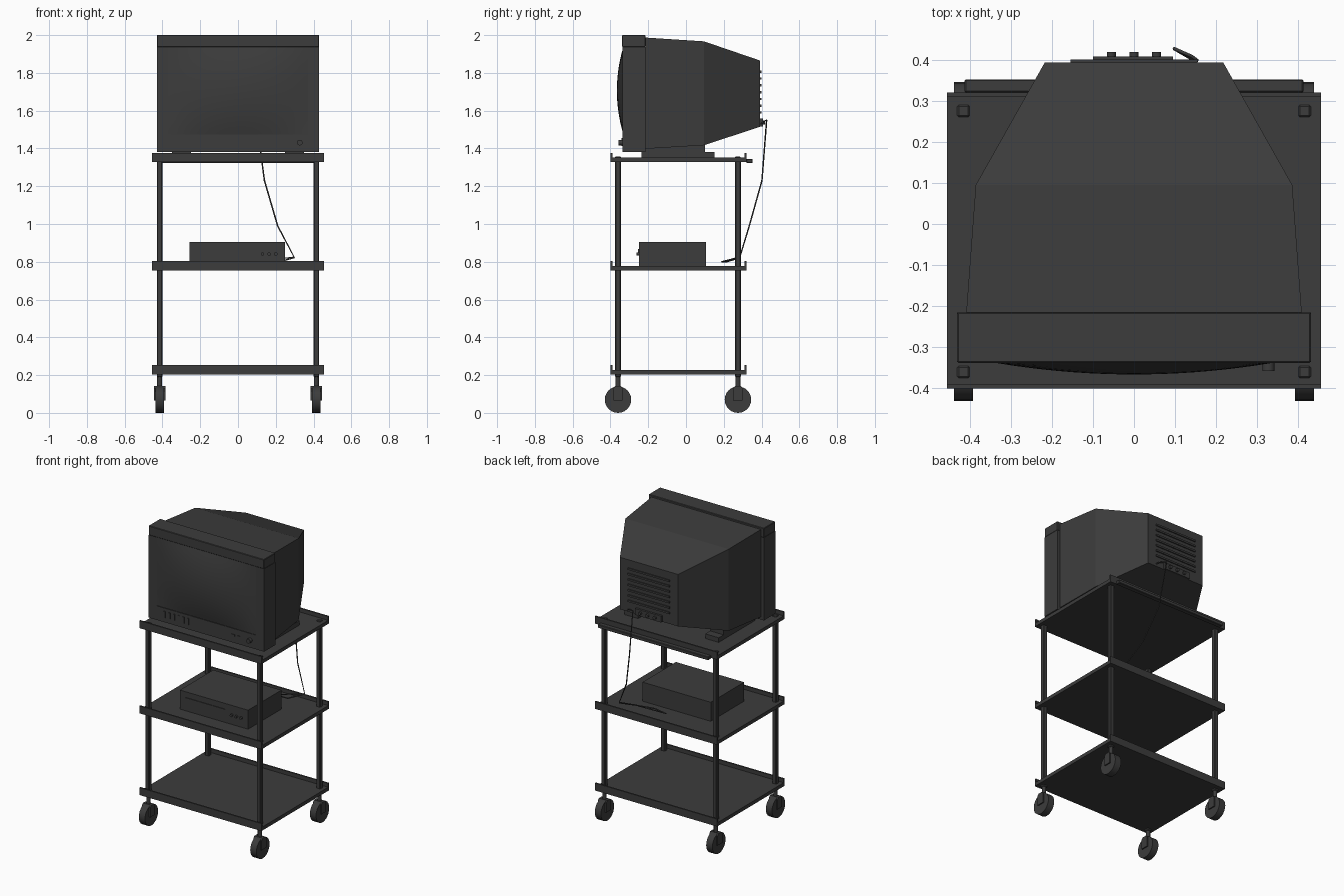
import bpy, bmesh, math
from mathutils import Vector

if "Cube" in bpy.data.objects:
    bpy.data.objects.remove(bpy.data.objects["Cube"])

charcoal = bpy.data.materials.new("charcoal")
charcoal.diffuse_color = (0.045, 0.045, 0.045, 1)
charcoal.use_nodes = True
charcoal.node_tree.nodes["Principled BSDF"].inputs["Base Color"].default_value = charcoal.diffuse_color


def finish(name, bm, smooth=False):
    bmesh.ops.recalc_face_normals(bm, faces=bm.faces)
    me = bpy.data.meshes.new(name)
    bm.to_mesh(me)
    bm.free()
    me.materials.append(charcoal)
    ob = bpy.data.objects.new(name, me)
    bpy.context.collection.objects.link(ob)
    if smooth:
        bpy.context.view_layer.objects.active = ob
        ob.select_set(True)
        bpy.ops.object.shade_smooth_by_angle(angle=math.radians(35))
        ob.select_set(False)
    return ob


def box(name, x0, x1, y0, y1, z0, z1, bevel=0):
    bm = bmesh.new()
    bmesh.ops.create_cube(bm, size=1)
    for v in bm.verts:
        v.co = ((x0 + x1) / 2 + v.co.x * (x1 - x0),
                (y0 + y1) / 2 + v.co.y * (y1 - y0),
                (z0 + z1) / 2 + v.co.z * (z1 - z0))
    if bevel:
        bmesh.ops.bevel(bm, geom=bm.edges[:], offset=bevel, segments=1, affect='EDGES')
    return finish(name, bm)


def cylinder(name, centre, radius, depth, axis, sides=16):
    bm = bmesh.new()
    bmesh.ops.create_cone(bm, cap_ends=True, segments=sides, radius1=radius,
                          radius2=radius, depth=depth)
    turn = Vector((0, 0, 1)).rotation_difference(Vector(axis)).to_matrix()
    for v in bm.verts:
        v.co = turn @ v.co + Vector(centre)
    return finish(name, bm, True)


def prism(name, x0, x1, outline):
    """Extrude a (y, z) outline along x."""
    bm = bmesh.new()
    face = bm.faces.new([bm.verts.new((x0, y, z)) for y, z in outline])
    ext = bmesh.ops.extrude_face_region(bm, geom=[face])['geom']
    bmesh.ops.translate(bm, vec=(x1 - x0, 0, 0),
                        verts=[g for g in ext if isinstance(g, bmesh.types.BMVert)])
    return finish(name, bm)


# Trolley shelves with raised front and back lips
for label, z in (("bottom", 0.203), ("middle", 0.753), ("top", 1.327)):
    prism(label + "_shelf", -0.455, 0.455,
          [(-0.4, z), (0.32, z), (0.32, z + 0.05), (0.31, z + 0.05), (0.31, z + 0.024),
           (-0.39, z + 0.024), (-0.39, z + 0.05), (-0.4, z + 0.05)])

# Rear bar of the top shelf
box("rear_bar", -0.412, 0.412, 0.32, 0.352, 1.322, 1.345, 0.003)

# Posts and casters
for sx in (-1, 1):
    for y in (-0.36, 0.275):
        x = 0.415 * sx
        box("post", x - 0.015, x + 0.015, y - 0.015, y + 0.015, 0.19, 1.357, 0.004)
        cylinder("caster_stem", (x, y, 0.165), 0.013, 0.09, (0, 0, 1), 12)
        cylinder("caster_wheel", (x, y, 0.07), 0.07, 0.046, (1, 0, 0), 24)
        arch = [(y - 0.025, 0.065), (y + 0.025, 0.065), (y + 0.025, 0.13),
                (y + 0.015, 0.142), (y - 0.015, 0.142), (y - 0.025, 0.13)]
        prism("caster_fork", x - 0.031, x + 0.031, arch)

# Television front bezel
box("bezel_cap", -0.43, 0.43, -0.338, -0.215, 1.937, 2.0, 0.003)
box("bezel_bottom", -0.43, 0.43, -0.336, -0.215, 1.38, 1.475)
for sx in (-1, 1):
    a, b = sorted((0.37 * sx, 0.43 * sx))
    box("bezel_side", a, b, -0.336, -0.215, 1.475, 1.937)
box("bezel_back", -0.37, 0.37, -0.3, -0.215, 1.475, 1.937)

# Bulging screen
bm = bmesh.new()
bmesh.ops.create_grid(bm, x_segments=20, y_segments=14, size=1)
for v in bm.verts:
    u, w = v.co.x, v.co.y
    v.co = (0.37 * u, -0.332 - 0.034 * (1 - u * u) * (1 - w * w), 1.706 + 0.231 * w)
bmesh.ops.reverse_faces(bm, faces=bm.faces)
screen = finish("screen", bm, True)
if screen.data.polygons[0].normal.y > 0:
    screen.data.flip_normals()

# Tapered television housing lofted through three rectangles
bm = bmesh.new()
rings = []
for y, hx, z0, z1 in ((-0.215, 0.408, 1.398, 1.987), (0.095, 0.385, 1.417, 1.967),
                      (0.393, 0.217, 1.515, 1.865)):
    rings.append([bm.verts.new(p) for p in ((-hx, y, z0), (hx, y, z0), (hx, y, z1), (-hx, y, z1))])
for a, b in zip(rings, rings[1:]):
    for i in range(4):
        j = (i + 1) % 4
        bm.faces.new((a[i], a[j], b[j], b[i]))
bm.faces.new(rings[0])
bm.faces.new(rings[-1])
finish("television_housing", bm)

# Television feet
for sx in (-1, 1):
    a, b = sorted((0.25 * sx, 0.35 * sx))
    box("television_foot", a, b, -0.235, 0.152, 1.351, 1.382)
    box("foot_riser", a, b, -0.235, 0.1, 1.38, 1.42)

# Television front controls
for i in range(6):
    x = -0.31 + 0.035 * i
    box("channel_button", x - 0.006, x + 0.006, -0.341, -0.33, 1.413, 1.455)
for x in (0.2, 0.24):
    box("small_button", x - 0.012, x + 0.012, -0.341, -0.33, 1.425, 1.437)
cylinder("power_knob", (0.327, -0.345, 1.431), 0.015, 0.026, (0, 1, 0))

# Rear vents and socket panel
for i in range(7):
    z = 1.59 + 0.036 * i
    box("vent_slat", -0.155, 0.155, 0.39, 0.4, z - 0.006, z + 0.006)
box("socket_panel", -0.1, 0.095, 0.39, 0.407, 1.515, 1.558)
for x in (-0.055, 0, 0.055):
    cylinder("socket", (x, 0.408, 1.537), 0.011, 0.022, (0, 1, 0), 12)

# Video player
box("player_body", -0.258, 0.25, -0.25, 0.105, 0.777, 0.905)
box("tape_slot", -0.22, 0.08, -0.254, -0.245, 0.841, 0.867)
for x in (0.13, 0.165, 0.2):
    cylinder("player_button", (x, -0.253, 0.841), 0.009, 0.018, (0, 1, 0), 12)


# Cables
def cable(name, points, radius):
    cu = bpy.data.curves.new(name, 'CURVE')
    cu.dimensions = '3D'
    cu.bevel_depth = radius
    cu.bevel_resolution = 1
    cu.use_fill_caps = True
    sp = cu.splines.new('POLY')
    sp.points.add(len(points) - 1)
    for p, co in zip(sp.points, points):
        p.co = (*co, 1)
    cu.materials.append(charcoal)
    bpy.context.collection.objects.link(bpy.data.objects.new(name, cu))


cable("cable", [(0.155, 0.397, 1.53), (0.14, 0.408, 1.54), (0.097, 0.427, 1.55),
                (0.14, 0.402, 1.23), (0.21, 0.335, 0.99), (0.297, 0.285, 0.825),
                (0.1, 0.19, 0.8), (0, 0.21, 0.8), (0.22, 0.215, 0.8),
                (0.297, 0.285, 0.822)], 0.004)
